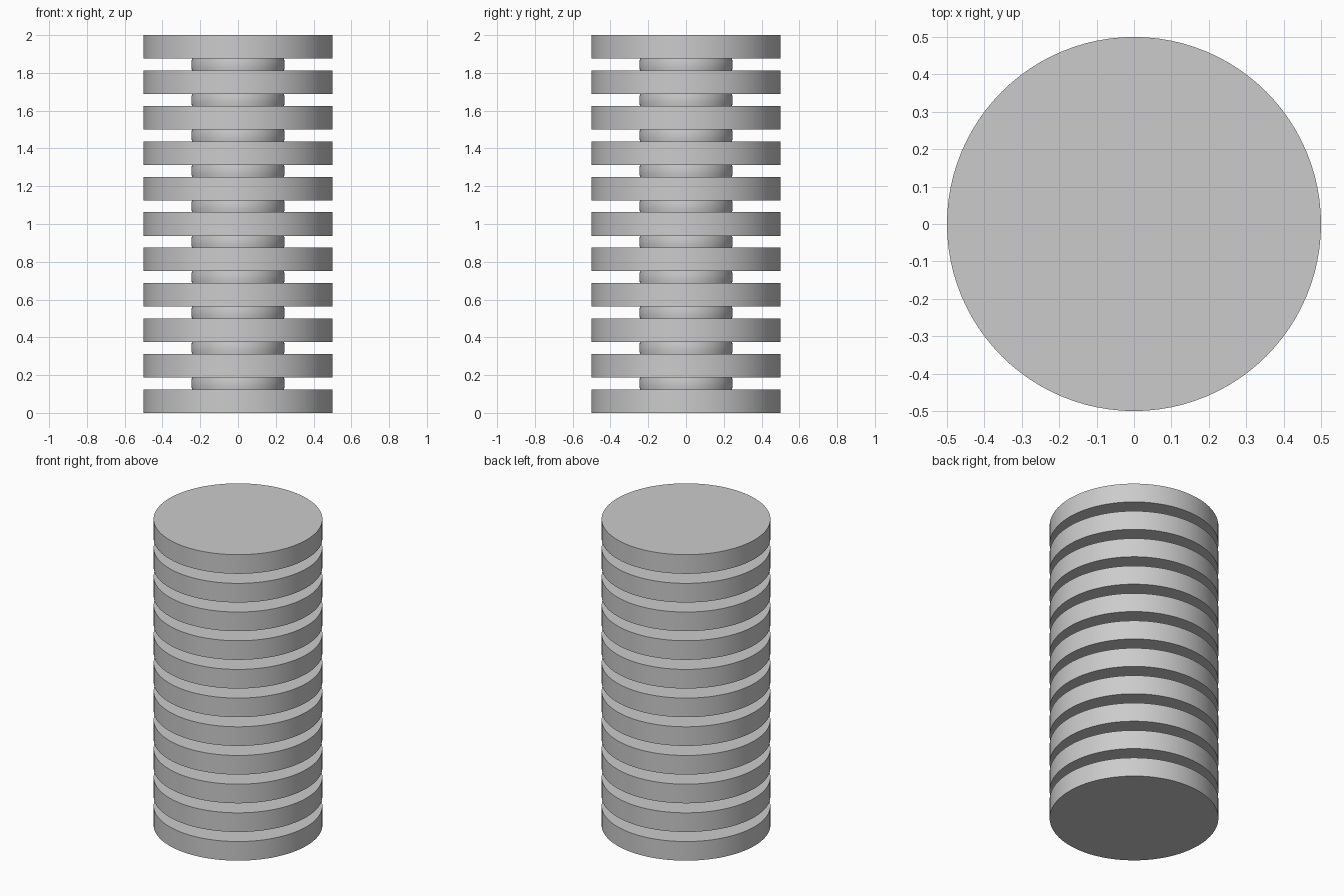
import bpy
import bmesh
import math

cube = bpy.data.objects.get("Cube")
if cube:
    bpy.data.objects.remove(cube, do_unlink=True)

COLOUR = (0.6, 0.6, 0.6, 1.0)
grey = bpy.data.materials.new("plain_grey")
grey.use_nodes = True
grey.diffuse_color = COLOUR
grey.node_tree.nodes["Principled BSDF"].inputs["Base Color"].default_value = COLOUR

SEGMENTS = 96
HEIGHT = 2.0
DISC_COUNT = 11
DISC_THICKNESS = 0.125
PITCH = (HEIGHT - DISC_THICKNESS) / (DISC_COUNT - 1)
GAP = PITCH - DISC_THICKNESS


def lathe(name, profile):
    """Closed solid turned about z from (radius, height) points."""
    bm = bmesh.new()
    rings = []
    for radius, z in profile:
        rings.append([
            bm.verts.new((radius * math.cos(a), radius * math.sin(a), z))
            for a in (math.tau * i / SEGMENTS for i in range(SEGMENTS))
        ])
    for low, high in zip(rings, rings[1:]):
        for i in range(SEGMENTS):
            j = (i + 1) % SEGMENTS
            bm.faces.new((low[i], low[j], high[j], high[i]))
    bm.faces.new(rings[0][::-1])
    bm.faces.new(rings[-1])
    mesh = bpy.data.meshes.new(name)
    bm.to_mesh(mesh)
    bm.free()
    mesh.materials.append(grey)
    obj = bpy.data.objects.new(name, mesh)
    bpy.context.collection.objects.link(obj)
    bpy.ops.object.select_all(action="DESELECT")
    obj.select_set(True)
    bpy.context.view_layer.objects.active = obj
    bpy.ops.object.shade_smooth_by_angle(angle=math.radians(30))
    return obj


# Stacked wide discs
for n in range(DISC_COUNT):
    base = n * PITCH
    lathe(f"disc_{n + 1}", [(0.5, base), (0.5, base + DISC_THICKNESS)])

# Narrow, very slightly rounded spacers between the discs
for n in range(DISC_COUNT - 1):
    base = n * PITCH + DISC_THICKNESS
    profile = []
    for k in range(5):
        t = k / 4
        profile.append((0.244 + 0.003 * math.sin(math.pi * t), base + GAP * t))
    lathe(f"spacer_{n + 1}", profile)
